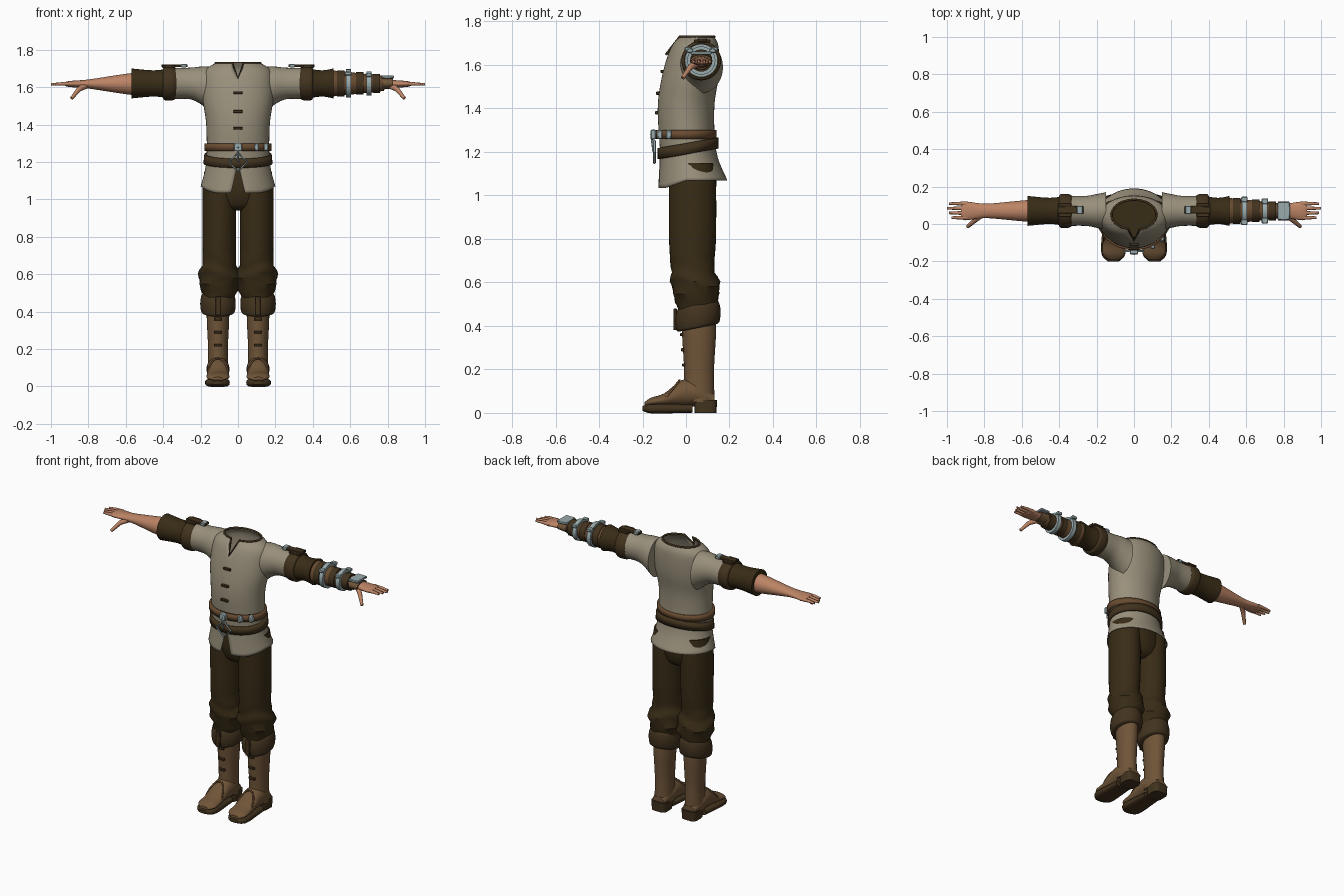
import bpy, bmesh
from math import pi, sin, cos, copysign
from mathutils import Vector, Matrix

if "Cube" in bpy.data.objects:
    bpy.data.objects.remove(bpy.data.objects["Cube"], do_unlink=True)


def material(name, *rgb):
    mat = bpy.data.materials.new(name)
    mat.use_nodes = True
    mat.diffuse_color = (*rgb, 1)
    shader = mat.node_tree.nodes["Principled BSDF"]
    shader.inputs["Base Color"].default_value = (*rgb, 1)
    return mat


LINEN = material("linen", .32, .28, .2)
CLOTH = material("dark cloth", .04, .025, .008)
DARK = material("dark leather", .055, .033, .013)
BOOT = material("boot leather", .16, .09, .04)
BELT = material("belt leather", .14, .07, .03)
SKIN = material("skin", .5, .23, .13)
METAL = material("pale metal", .32, .41, .42)


def finish(name, mesh_data, mat, thickness=0):
    bmesh.ops.remove_doubles(mesh_data, verts=mesh_data.verts, dist=.0001)
    bmesh.ops.recalc_face_normals(mesh_data, faces=mesh_data.faces)
    mesh = bpy.data.meshes.new(name)
    mesh_data.to_mesh(mesh)
    mesh_data.free()
    mesh.materials.append(mat)
    for polygon in mesh.polygons:
        polygon.use_smooth = True
    mesh.set_sharp_from_angle(angle=.7)
    part = bpy.data.objects.new(name, mesh)
    bpy.context.collection.objects.link(part)
    if thickness:
        solid = part.modifiers.new("thickness", 'SOLIDIFY')
        solid.thickness, solid.offset = thickness, -1


def blend(rows, steps):
    """Smooth curve through the given cross-sections."""
    last, result = len(rows) - 1, []
    for i in range(last):
        before, start, end, after = (rows[max(0, min(last, i + k))] for k in (-1, 0, 1, 2))
        for j in range(steps):
            t = j / steps
            result.append([q + t * (r - p + t * (2 * p - 5 * q + 4 * r - s
                                                 + t * (3 * q - p - 3 * r + s))) / 2
                           for p, q, r, s in zip(before, start, end, after)])
    return result + [rows[last]]


def loft(name, mat, axis, centre, rows, side=1, ratio=1, floor=None, steps=4, sides=32,
         power=2, shear=0, gap=None, warp=None, thickness=0):
    """Rows hold position, half width, then optional half height and height centre."""
    full = []
    for t, width, *rest in rows:
        height = rest[0] if rest else width * ratio
        middle = rest[1] if len(rest) > 1 else centre[1]
        full.append((t, width, height, middle if floor is None else floor + height))
    mesh_data = bmesh.new()
    rings = []
    for t, width, height, middle in blend(full, steps):
        opening = max(0, gap(t)) if gap else 0
        ring = []
        for i in range(sides + 1):
            angle = opening + (2 * pi - 2 * opening) * i / sides - pi / 2
            a, b = (copysign(abs(v) ** (2 / power), v) for v in (cos(angle), sin(angle)))
            a, b = centre[0] + width * a, middle + height * b
            point = Vector({'X': (t, a, b), 'Y': (a, t, b), 'Z': (a, b, t)}[axis])
            point.z += shear * point.y
            if warp:
                warp(point, angle)
            point.x *= side
            ring.append(mesh_data.verts.new(point))
        rings.append(ring)
    for low, high in zip(rings, rings[1:]):
        for i in range(sides):
            mesh_data.faces.new((low[i], low[i + 1], high[i + 1], high[i]))
    if not thickness:
        for ring in (rings[0], rings[-1]):
            mesh_data.faces.new(ring[:sides])
    finish(name, mesh_data, mat, thickness)


def box(name, mat, centre, size, side=1):
    mesh_data = bmesh.new()
    place = Matrix.Translation((centre[0] * side, *centre[1:]))
    bmesh.ops.create_cube(mesh_data, size=1, matrix=place @ Matrix.Diagonal((*size, 1)))
    bmesh.ops.bevel(mesh_data, geom=mesh_data.edges[:], offset=min(size) / 5, segments=1,
                    affect='EDGES')
    finish(name, mesh_data, mat)


def cord(name, mat, points, radius, side=1, closed=False, tip=1):
    curve = bpy.data.curves.new(name, 'CURVE')
    curve.dimensions, curve.bevel_depth, curve.bevel_resolution = '3D', radius, 3
    curve.use_fill_caps = True
    spline = curve.splines.new('POLY')
    spline.points.add(len(points) - 1)
    for i, (x, y, z) in enumerate(points):
        spline.points[i].co = (x * side, y, z, 1)
        spline.points[i].radius = 1 + (tip - 1) * i / (len(points) - 1)
    spline.use_cyclic_u = closed
    path = bpy.data.objects.new(name + "_path", curve)
    bpy.context.collection.objects.link(path)
    graph = bpy.context.evaluated_depsgraph_get()
    mesh = bpy.data.meshes.new_from_object(path.evaluated_get(graph))
    bpy.data.objects.remove(path)
    mesh_data = bmesh.new()
    mesh_data.from_mesh(mesh)
    bpy.data.meshes.remove(mesh)
    finish(name, mesh_data, mat)


def arc(start, end, count):
    angles = (start + (end - start) * i / count for i in range(count + 1))
    return [(cos(angle), sin(angle)) for angle in angles]


# Tunic body, split at neck and hem, with the front of the hem hanging lower
def hang(point, angle):
    if point.z < 1.16 and point.y < 0:
        point.z -= min(.1, -point.y) * (1.16 - point.z) * 4


def split(z):
    return max((z - 1.65) * 3, (1.19 - z) * 1.6)


loft("tunic_body", LINEN, 'Z', (0, 0),
     [(1.07, .2, .16, .03), (1.2, .17, .13, .01), (1.4, .17, .13, 0), (1.55, .19, .13, .02),
      (1.68, .18, .11, .04), (1.73, .12, .08, .05)],
     sides=48, steps=6, gap=split, warp=hang, thickness=.006)
cord("neck_trim", DARK, [(0, -.09, 1.65)] + [(.12 * c, .05 + .08 * s, 1.73)
                                             for c, s in arc(.25 - pi / 2, 1.5 * pi - .25, 24)],
     .006, closed=True)
for z, y in ((1.57, -.11), (1.47, -.13), (1.38, -.135)):
    box("chest_fastener", DARK, (0, y, z), (.05, .015, .015))

# Belts, buckles and studs
loft("upper_belt", BELT, 'Z', (0, 0), [(1.26, .18, .14), (1.3, .18, .14)],
     sides=48, steps=1, thickness=.015)
loft("lower_belt", DARK, 'Z', (0, 0), [(1.19, .185, .14, .01), (1.24, .18, .14, .01)],
     sides=48, steps=1, shear=.17, thickness=.015)
box("upper_buckle", METAL, (0, -.15, 1.28), (.045, .025, .045))
cord("lower_buckle", METAL, [(.05 * c, -.145, 1.2 + .05 * s) for c, s in arc(0, 1.5 * pi, 3)],
     .006, closed=True)
cord("buckle_link", METAL, [(0, -.16, 1.28), (0, -.15, 1.2)], .005)
for x, y in ((.1, -.12), (.15, -.08)):
    box("belt_stud", METAL, (x, y, 1.28), (.025, .025, .04))

# Seat of the trousers
loft("trouser_seat", CLOTH, 'Z', (0, .03),
     [(1.16, .15, .1), (1.05, .16, .11), (.97, .13, .09), (.94, .06, .05)])


# Rumpled folds below the knee
def crease(point, angle):
    depth = max(0, min(.1, .72 - point.z)) * .07
    wave = depth * sin(point.z * 75 + 2 * sin(angle * 2))
    point += Vector((cos(angle), sin(angle), 0)) * wave


for side, label in ((1, "left_"), (-1, "right_")):
    # Trouser legs and turned-up cuffs
    loft(label + "trouser_leg", CLOTH, 'Z', (.1, .03),
         [(1.15, .08), (1.05, .09), (.8, .09), (.67, .09, .1, .03), (.58, .11, .11, .045),
          (.45, .075, .08, .05)], side, ratio=1.2, warp=crease)
    loft(label + "trouser_cuff", DARK, 'Z', (.107, .055),
         [(.49, .08), (.47, .09), (.43, .095), (.39, .09), (.38, .08)], side, ratio=1.1, shear=.2)
    box(label + "cuff_tab", DARK, (.105, -.05, .43), (.03, .015, .1), side)

    # Boots
    loft(label + "boot_shaft", BOOT, 'Z', (.107, .06),
         [(.46, .06), (.36, .06), (.2, .053), (.05, .055)], side, ratio=1.3)
    loft(label + "boot_foot", BOOT, 'Y', (.107, 0),
         [(.13, .04, .03), (.05, .06, .06), (-.02, .06, .06), (-.1, .06, .03), (-.16, .06, .02),
          (-.19, .03, .01)], side, floor=.03)
    loft(label + "boot_sole", DARK, 'Y', (.11, .02),
         [(.03, .055), (-.04, .06), (-.12, .066), (-.17, .06), (-.2, .03)],
         side, ratio=.35, power=3)
    loft(label + "boot_heel", DARK, 'Z', (.107, .09), [(0, .05), (.06, .053)],
         side, steps=1, power=4)
    cord(label + "toe_seam", BELT, [(.107 + .055 * c, .07 * s - .1, .06 + .09 * s)
                                    for c, s in arc(0, pi, 10)], .005, side)
    for i in range(3):
        box(label + "boot_lace", DARK, (.107, i * .005 - .02, .36 - i * .07),
            (.045, .015, .015), side)

    # Tunic sleeve, rolled band and dark under-sleeve
    shoulder = (.07, 1.62)
    loft(label + "tunic_sleeve", LINEN, 'X', shoulder,
         [(.15, .1, .12, 1.59), (.2, .09, .1, 1.61), (.26, .08), (.36, .08)], side, ratio=1.05)
    loft(label + "sleeve_band", DARK, 'X', shoulder,
         [(.33, .08), (.35, .09), (.39, .09), (.4, .08)], side)
    end = .51 if side > 0 else .57
    loft(label + "under_sleeve", CLOTH, 'X', shoulder,
         [(.37, .08), (.45, .07), (end, .08)], side)
    box(label + "shoulder_strap", DARK, (.34, .075, 1.715), (.14, .04, .015), side)
    box(label + "strap_pad", DARK, (.37, .075, 1.71), (.07, .075, .015), side)
    box(label + "shoulder_buckle", METAL, (.29, .075, 1.715), (.03, .045, .02), side)

    # Forearm and hand
    loft(label + "forearm", SKIN, 'X', (.07, 1.617),
         [(.5, .06), (.58, .057), (.76, .04, .03), (.82, .04, .022), (.9, .05, .016),
          (.925, .04, .01)], side)
    for i in range(4):
        y, tip = .034 + .025 * i, 1 - .012 * abs(i - 2)
        cord(label + "finger", SKIN, [(.89, y, 1.617), (.94, y, 1.618), (tip, y, 1.615)],
             .012, side, tip=.55)
    cord(label + "thumb", SKIN, [(.81, .055, 1.61), (.85, .02, 1.59), (.89, -.015, 1.54)],
         .018, side, tip=.5)

# Left forearm guard with leather bands, metal rings and a hand plate
wrist = (.07, 1.62)
loft("forearm_guard", BELT, 'X', wrist, [(.5, .07), (.6, .06), (.78, .04)])
for x, half, extra, mat in ((.55, .02, .01, DARK), (.65, .02, .01, DARK), (.74, .02, .01, DARK),
                            (.59, .013, .02, METAL), (.7, .013, .02, METAL)):
    radius = .115 - x / 10 + extra
    loft("guard_band", mat, 'X', wrist, [(x - half, radius), (x + half, radius)], steps=1)
    if mat == METAL:
        for k in (-1, 1):
            box("ring_buckle", METAL, (x, .07 + k * radius * .8, 1.62 + radius * .7),
                (.035, .03, .02))
loft("wrist_wrap", BOOT, 'X', wrist, [(.77, .05, .033), (.83, .05, .026)], steps=1)
box("hand_plate", METAL, (.8, .07, 1.655), (.066, .095, .015))
